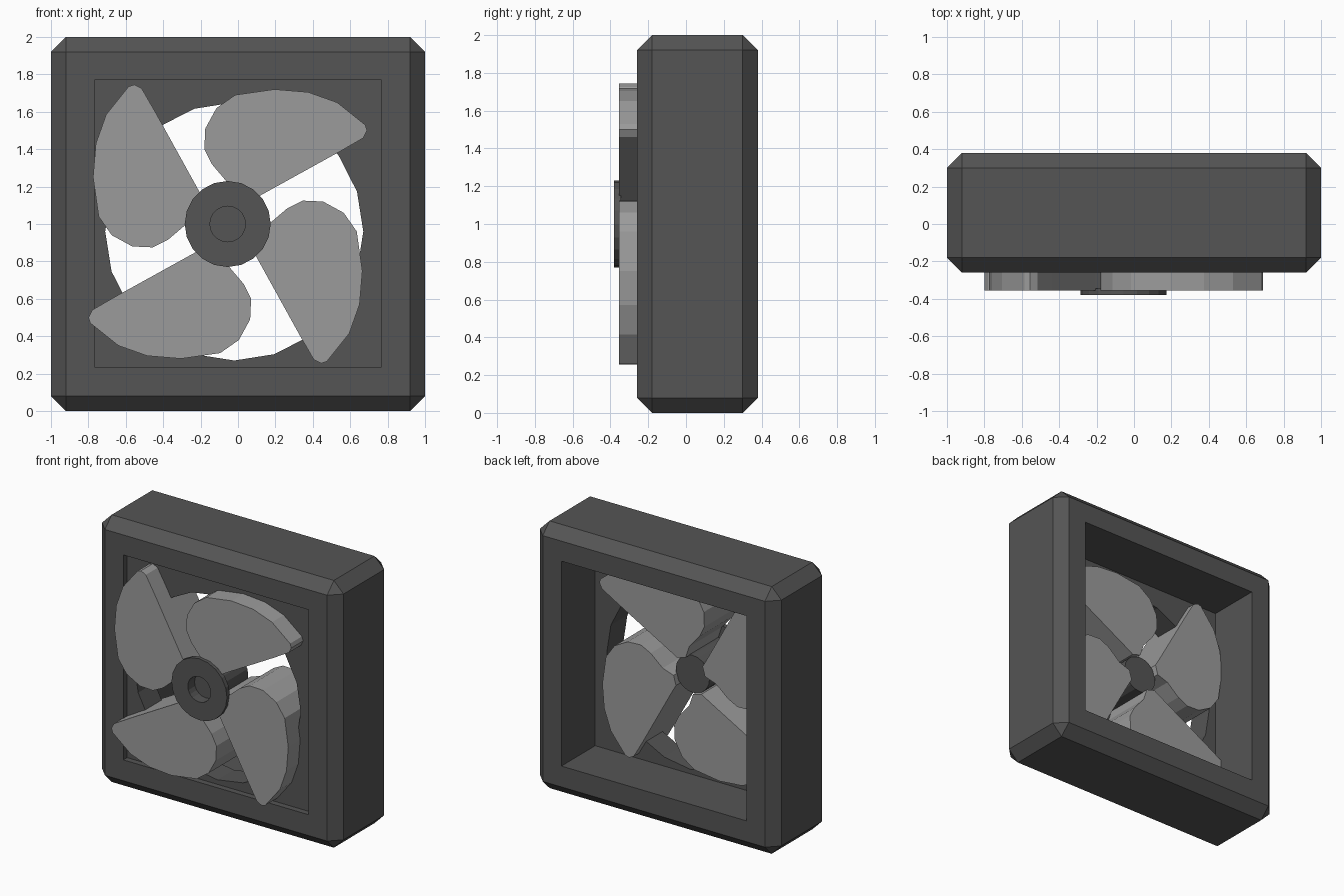
import bpy, bmesh, math
from mathutils import Matrix, Vector

if "Cube" in bpy.data.objects:
    bpy.data.objects.remove(bpy.data.objects["Cube"])

HUB_X, HUB_Z = -0.055, 1.0


def material(name, value):
    m = bpy.data.materials.new(name)
    m.diffuse_color = (value, value, value, 1)
    m.use_nodes = True
    m.node_tree.nodes["Principled BSDF"].inputs["Base Color"].default_value = m.diffuse_color
    return m


DARK = material("dark_grey", 0.09)
LIGHT = material("light_grey", 0.33)


def finish(bm, name, mat):
    bmesh.ops.recalc_face_normals(bm, faces=bm.faces)
    me = bpy.data.meshes.new(name)
    bm.to_mesh(me)
    bm.free()
    ob = bpy.data.objects.new(name, me)
    bpy.context.collection.objects.link(ob)
    me.materials.append(mat)
    return ob


def box(name, x, y, z, mat, bevel=0):
    bm = bmesh.new()
    size = Vector((x[1] - x[0], y[1] - y[0], z[1] - z[0], 1))
    mid = Vector((sum(x) / 2, sum(y) / 2, sum(z) / 2))
    bmesh.ops.create_cube(bm, size=1, matrix=Matrix.Translation(mid) @ Matrix.Diagonal(size))
    if bevel:
        bmesh.ops.bevel(bm, geom=bm.edges[:], offset=bevel, segments=1, affect='EDGES')
    return finish(bm, name, mat)


def prism(name, pts, y0, y1, mat):
    """Extrude an (x, z) outline along y."""
    bm = bmesh.new()
    f = bm.faces.new([bm.verts.new((x, y0, z)) for x, z in pts])
    new = bmesh.ops.extrude_face_region(bm, geom=[f])["geom"]
    verts = [g for g in new if isinstance(g, bmesh.types.BMVert)]
    bmesh.ops.translate(bm, verts=verts, vec=(0, y1 - y0, 0))
    return finish(bm, name, mat)


def circle(cx, cz, r, n):
    return [(cx + r * math.cos(2 * math.pi * i / n), cz + r * math.sin(2 * math.pi * i / n))
            for i in range(n)]


def cut(ob, cutter):
    mod = ob.modifiers.new("cut", 'BOOLEAN')
    mod.operation = 'DIFFERENCE'
    mod.solver = 'EXACT'
    mod.object = cutter
    cutter.hide_render = True
    bpy.context.view_layer.objects.active = ob
    bpy.ops.object.modifier_apply(modifier=mod.name)
    bpy.data.objects.remove(cutter)


# Housing: chamfered box with front recess, deep back pocket and round opening
housing = box("housing", (-1, 1), (-0.26, 0.38), (0, 2), DARK, 0.08)
cut(housing, box("front_recess", (-0.768, 0.766), (-0.5, -0.215), (0.236, 1.77), DARK))
cut(housing, box("back_pocket", (-0.768, 0.766), (-0.02, 0.6), (0.236, 1.77), DARK))
cut(housing, prism("round_opening", circle(-0.02, 0.96, 0.69, 20), -0.5, 0.6, DARK))

# Blades: one outline relative to the hub, turned four times
BLADE = [(0.1, 0.11), (0.17, 0.15), (0.595, 0.385), (0.725, 0.46), (0.745, 0.5), (0.735, 0.53),
         (0.585, 0.65), (0.43, 0.705), (0.25, 0.72), (0.04, 0.69), (-0.06, 0.62),
         (-0.12, 0.51), (-0.125, 0.40), (-0.085, 0.32), (0.0, 0.22), (0.03, 0.13)]
for i in range(4):
    c, s = round(math.cos(i * math.pi / 2)), round(math.sin(i * math.pi / 2))
    pts = [(HUB_X + c * x - s * z, HUB_Z + s * x + c * z) for x, z in BLADE]
    prism(f"blade_{i + 1}", pts, -0.355, 0.04, LIGHT)

# Hub: front disc on a narrower shaft, turned from a (radius, y) profile
PROFILE = [(0.095, -0.3), (0.095, -0.38), (0.23, -0.38), (0.23, -0.345),
           (0.14, -0.345), (0.14, 0.0)]
bm = bmesh.new()
N = 20
rings = [[bm.verts.new((x, y, z)) for x, z in circle(HUB_X, HUB_Z, r, N)] for r, y in PROFILE]
for a, b in zip(rings, rings[1:]):
    for i in range(N):
        j = (i + 1) % N
        bm.faces.new((a[i], a[j], b[j], b[i]))
bm.faces.new(rings[0])
bm.faces.new(rings[-1])
finish(bm, "hub", DARK)
